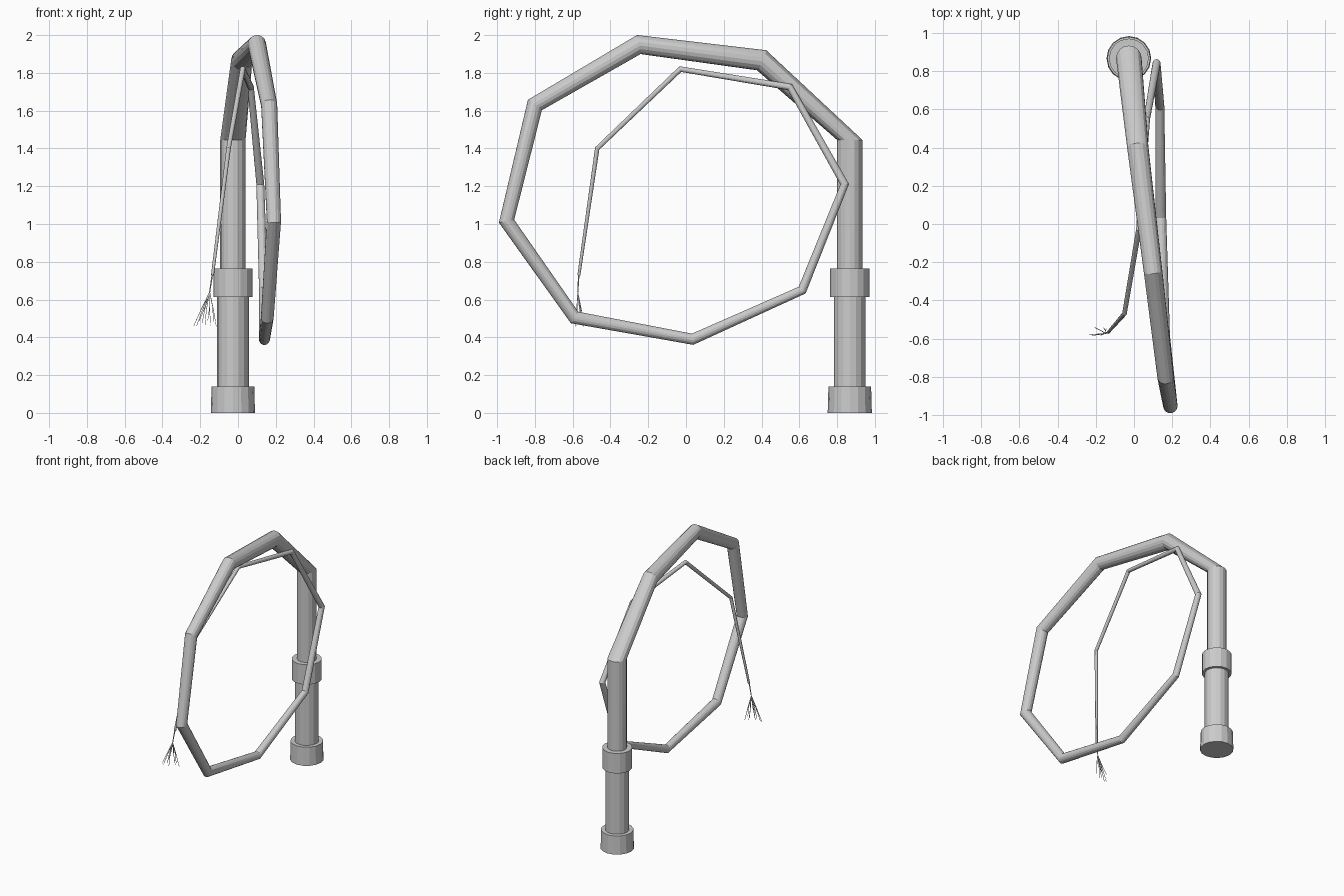
import bpy, bmesh, math, random
from mathutils import Vector

random.seed(4)
if "Cube" in bpy.data.objects:
    bpy.data.objects.remove(bpy.data.objects["Cube"])

grey = bpy.data.materials.new("plain grey")
grey.use_nodes = True
COLOUR = (0.6, 0.6, 0.6, 1)
grey.diffuse_color = COLOUR
grey.node_tree.nodes["Principled BSDF"].inputs["Base Color"].default_value = COLOUR


def finish(bm, name, smooth=True):
    bmesh.ops.recalc_face_normals(bm, faces=bm.faces)
    mesh = bpy.data.meshes.new(name)
    bm.to_mesh(mesh)
    bm.free()
    obj = bpy.data.objects.new(name, mesh)
    bpy.context.collection.objects.link(obj)
    mesh.materials.append(grey)
    if smooth:
        bpy.ops.object.select_all(action='DESELECT')
        obj.select_set(True)
        bpy.context.view_layer.objects.active = obj
        bpy.ops.object.shade_smooth_by_angle(angle=math.radians(20))
    return obj


def sweep(bm, stations, sides, flat_until=0):
    """Tapered tube through (point, radius) stations with mitred corners."""
    pts = [Vector(p) for p, r in stations]
    dirs = [(b - a).normalized() for a, b in zip(pts, pts[1:])]
    side = dirs[0].orthogonal().normalized()
    previous, last_t = None, dirs[0]
    for i, (p, r) in enumerate(stations):
        d_in, d_out = dirs[max(i - 1, 0)], dirs[min(i, len(dirs) - 1)]
        if i <= flat_until:
            d_out = d_in
        t = (d_in + d_out).normalized()
        side = last_t.rotation_difference(t) @ side
        other, last_t = t.cross(side), t
        bend = d_out - d_in
        stretch = 1 / max(t.dot(d_in), 0.5) - 1
        ring = []
        for k in range(sides):
            a = 2 * math.pi * k / sides
            off = r * (math.cos(a) * side + math.sin(a) * other)
            if bend.length > 1e-4:
                n = bend.normalized()
                off += n * off.dot(n) * stretch
            ring.append(bm.verts.new(pts[i] + off))
        if previous:
            for k in range(sides):
                j = (k + 1) % sides
                bm.faces.new((previous[k], previous[j], ring[j], ring[k]))
        else:
            bm.faces.new(ring)
        previous = ring
    bm.faces.new(previous)


# Handle parts: stacked cylinders on one upright axis
HX, HY = -0.027, 0.867
for name, z0, z1, r0, r1 in (
        ("pommel", 0, 0.14, 0.117, 0.113),
        ("grip", 0.13, 0.62, 0.084, 0.084),
        ("collar", 0.613, 0.765, 0.104, 0.104)):
    bm = bmesh.new()
    sweep(bm, [((HX, HY, z0), r0), ((HX, HY, z1), r1)], 16)
    finish(bm, name, smooth=False)

# Lash: tapering tube looping around and back inside itself
lash = [
    ((HX, HY, 0.70), 0.067), ((HX, HY, 1.445), 0.067),
    ((0.02, 0.40, 1.867), 0.056), ((0.10, -0.25, 1.95), 0.049),
    ((0.165, -0.80, 1.63), 0.043), ((0.19, -0.95, 1.015), 0.038),
    ((0.155, -0.59, 0.505), 0.034), ((0.14, 0.035, 0.39), 0.029),
    ((0.135, 0.615, 0.65), 0.024), ((0.118, 0.84, 1.21), 0.021),
    ((0.067, 0.55, 1.725), 0.017), ((0.025, -0.03, 1.82), 0.014),
    ((-0.05, -0.47, 1.40), 0.012), ((-0.135, -0.567, 0.73), 0.008)]
bm = bmesh.new()
sweep(bm, lash, 16, flat_until=1)
finish(bm, "lash")

# Cracker: thin cord that frays into a fan of threads
knot = Vector((-0.15, -0.573, 0.64))
bm = bmesh.new()
sweep(bm, [((-0.135, -0.567, 0.74), 0.004), (knot, 0.003)], 6)
finish(bm, "cracker_cord")

bm = bmesh.new()
for k in range(9):
    f = k / 8
    tip = Vector((-0.235 + 0.12 * f, -0.568 + random.uniform(-0.025, 0.03),
                  0.465 + random.uniform(-0.01, 0.03)))
    middle = knot.lerp(tip, 0.5) + Vector((random.uniform(-0.008, 0.008), 0, 0))
    sweep(bm, [(knot, 0.0025), (middle, 0.002), (tip, 0.0015)], 4)
finish(bm, "frayed_threads")
